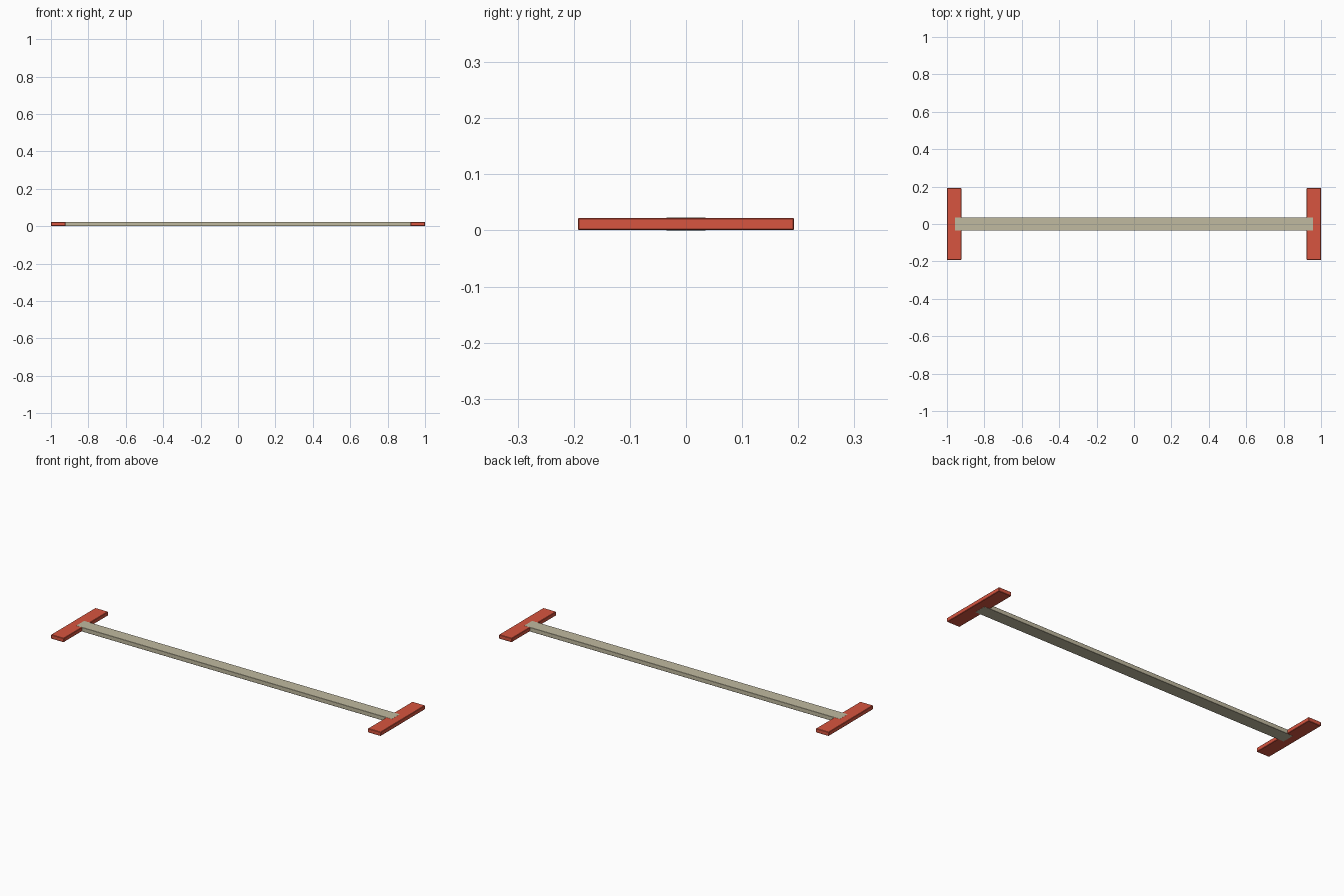
import bpy

if "Cube" in bpy.data.objects:
    bpy.data.objects.remove(bpy.data.objects["Cube"])


def material(name, color):
    m = bpy.data.materials.new(name)
    m.diffuse_color = color
    m.use_nodes = True
    m.node_tree.nodes["Principled BSDF"].inputs["Base Color"].default_value = m.diffuse_color
    return m


def box(name, center, size, mat, bevel):
    bpy.ops.mesh.primitive_cube_add(size=1, location=center)
    ob = bpy.context.object
    ob.name = name
    ob.scale = size
    bpy.ops.object.transform_apply(location=False, rotation=False, scale=True)
    ob.data.materials.append(mat)
    mod = ob.modifiers.new("edge_bevel", 'BEVEL')
    mod.width = bevel
    mod.segments = 1
    return ob


red = material("red_paint", (0.68, 0.09, 0.05, 1))
beige = material("beige_paint", (0.53, 0.49, 0.35, 1))

# Long central bar, a hair thicker than the end plates so its ends show on them
box("long_bar", (0, 0, 0.0115), (1.916, 0.07, 0.023), beige, 0.001)

# Crosswise end plates
for side, label in ((-1, "left"), (1, "right")):
    box(label + "_end_plate", (side * 0.9615, 0, 0.0115),
        (0.077, 0.385, 0.0222), red, 0.002)
